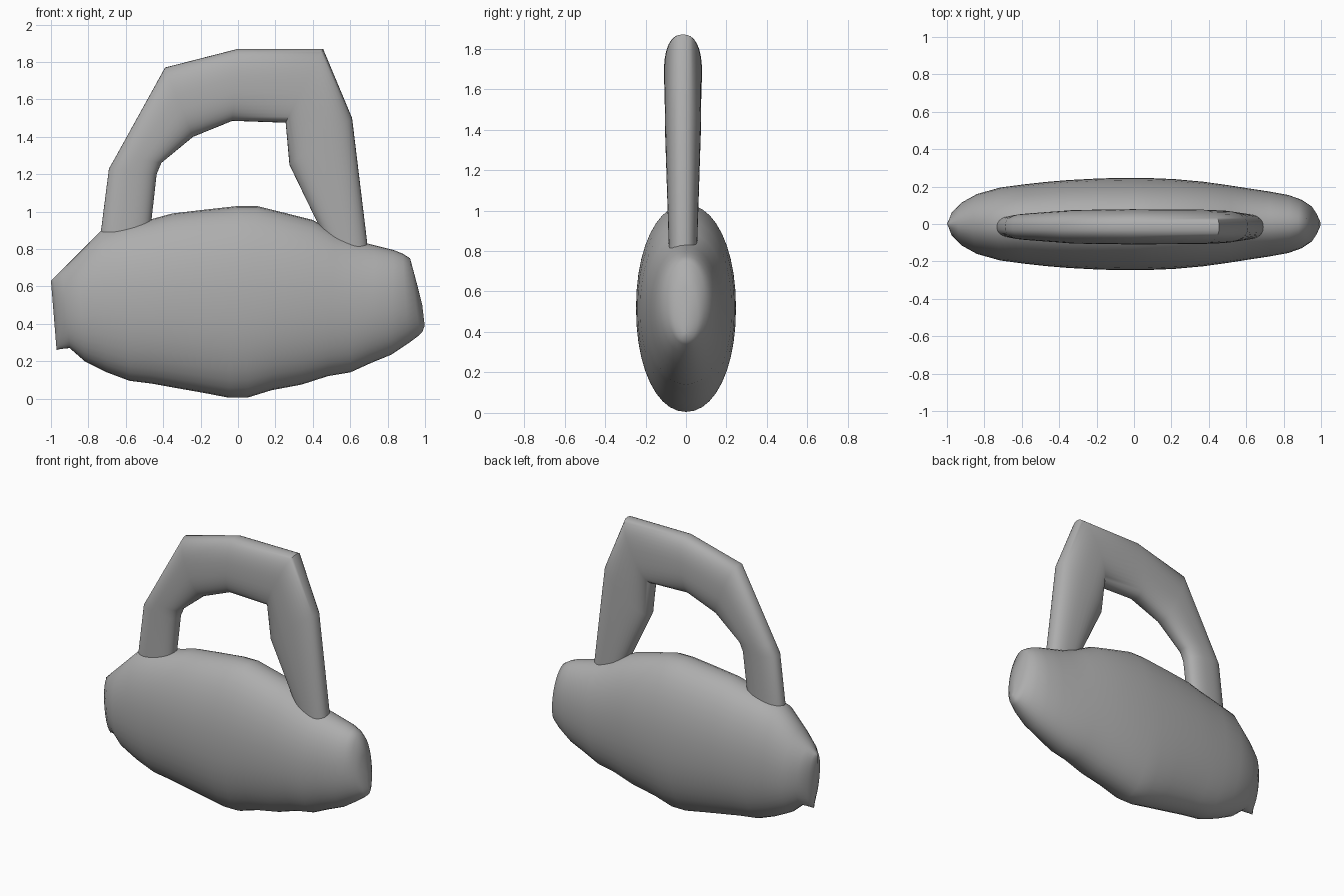
import bpy, bmesh, math
from mathutils import Vector

cube = bpy.data.objects.get("Cube")
if cube:
    bpy.data.objects.remove(cube, do_unlink=True)

grey = bpy.data.materials.new("plain grey")
grey.use_nodes = True
grey.diffuse_color = (0.42, 0.42, 0.42, 1)
grey.node_tree.nodes["Principled BSDF"].inputs["Base Color"].default_value = grey.diffuse_color


def loft(name, stations, y, power, sides=40):
    """Skin rounded sections, each (upper x, z, lower x, z, half width)."""
    bm = bmesh.new()
    rings = []
    for xa, za, xb, zb, w in stations:
        a, b = Vector((xa, y, za)), Vector((xb, y, zb))
        mid, half = (a + b) / 2, (a - b) / 2
        ring = []
        for i in range(sides):
            t = math.tau * i / sides
            c, s = math.cos(t), math.sin(t)
            u = math.copysign(abs(c) ** (2 / power), c)
            v = math.copysign(abs(s) ** (2 / power), s)
            ring.append(bm.verts.new(mid + half * u + Vector((0, w * v, 0))))
        rings.append(ring)
    for r, q in zip(rings, rings[1:]):
        for i in range(sides):
            j = (i + 1) % sides
            bm.faces.new((r[i], r[j], q[j], q[i]))
    bm.faces.new(rings[0][::-1])
    bm.faces.new(rings[-1])
    bmesh.ops.recalc_face_normals(bm, faces=bm.faces)
    mesh = bpy.data.meshes.new(name)
    bm.to_mesh(mesh)
    bm.free()
    mesh.materials.append(grey)
    obj = bpy.data.objects.new(name, mesh)
    bpy.context.collection.objects.link(obj)
    bpy.ops.object.select_all(action='DESELECT')
    obj.select_set(True)
    bpy.context.view_layer.objects.active = obj
    bpy.ops.object.shade_smooth_by_angle(angle=math.radians(50))
    return obj


# Flattened rounded body, keel-like at one end and blunt at the other
loft("body", [
    (-1, .63, -.97, .26, .008),
    (-.985, .645, -.95, .265, .065),
    (-.94, .69, -.9, .28 - .01, .115),
    (-.86, .77, -.82, .2, .16),
    (-.73, .9, -.7, .14, .195),
    (-.58, .935, -.58, .095, .213),
    (-.46, .96, -.46, .08, .226),
    (-.35, .99, -.35, .06, .235),
    (-.18, 1.01, -.18, .03, .244),
    (0, 1.03, -.05, .005, .247),
    (.1, 1.03, .05, .005, .246),
    (.25, .993, .18, .045, .24),
    (.4, .955, .34, .075, .226),
    (.52, .89, .48, .12, .208),
    (.63, .845, .6, .14, .19),
    (.73, .82, .71, .19, .174),
    (.83, .795, .82, .235, .155),
    (.88, .775, .91, .295, .13),
    (.92, .75, .97, .34, .095),
    (.955, .62, .985, .355, .06),
    (.985, .5, .998, .39, .015),
], 0, 2.1)

# Arched grip, deeper along the arch than it is wide
loft("handle", [
    (-.745, .8, -.48, .8, .062),
    (-.69, 1.23, -.435, 1.2, .07),
    (-.65, 1.3, -.41, 1.26, .073),
    (-.39, 1.77, -.24, 1.4, .09),
    (0, 1.87, -.03, 1.485, .094),
    (.455, 1.87, .255, 1.475, .092),
    (.61, 1.5, .275, 1.25, .088),
    (.69, .84, .43, .93, .072),
    (.7, .74, .49, .8, .068),
], -.015, 2.4)
